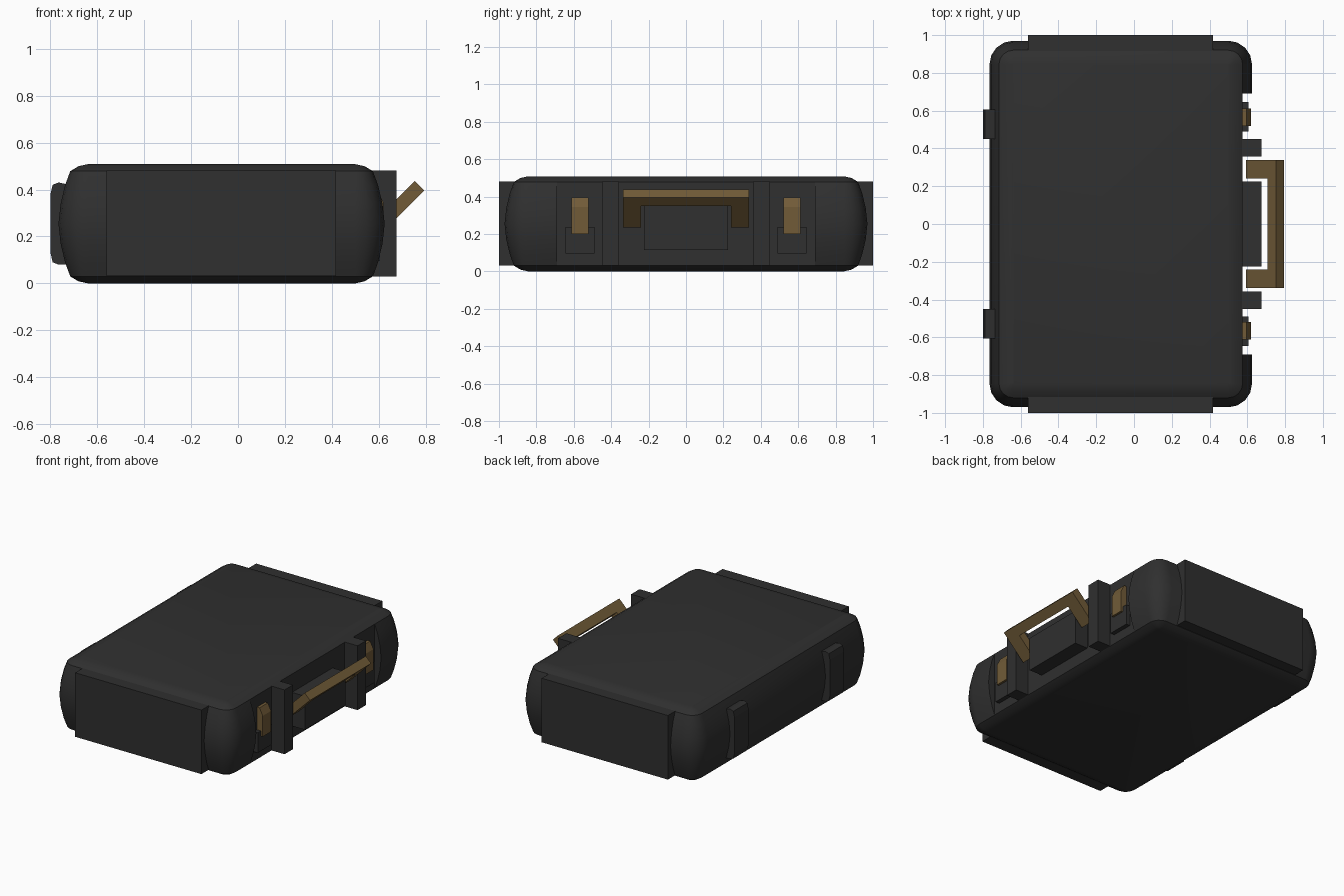
import bpy, bmesh, math

if "Cube" in bpy.data.objects:
    bpy.data.objects.remove(bpy.data.objects["Cube"])


def material(name, rgb):
    m = bpy.data.materials.new(name)
    m.diffuse_color = (*rgb, 1)
    m.use_nodes = True
    m.node_tree.nodes["Principled BSDF"].inputs["Base Color"].default_value = m.diffuse_color
    return m


BLACK = material("charcoal shell", (0.029, 0.029, 0.029))
BROWN = material("tan leather", (0.165, 0.105, 0.039))


def finish(name, bm, mat):
    bmesh.ops.recalc_face_normals(bm, faces=bm.faces[:])
    me = bpy.data.meshes.new(name)
    bm.to_mesh(me)
    bm.free()
    me.materials.append(mat)
    ob = bpy.data.objects.new(name, me)
    bpy.context.collection.objects.link(ob)
    return ob


def prism(name, pts, y0, y1, mat):
    """Extrude an xz profile from y0 to y1."""
    bm = bmesh.new()
    a = [bm.verts.new((x, y0, z)) for x, z in pts]
    b = [bm.verts.new((x, y1, z)) for x, z in pts]
    bm.faces.new(a)
    bm.faces.new(b)
    n = len(pts)
    for i in range(n):
        j = (i + 1) % n
        bm.faces.new((a[i], a[j], b[j], b[i]))
    return finish(name, bm, mat)


def box(name, x0, x1, y0, y1, z0, z1, mat=BLACK):
    return prism(name, [(x0, z0), (x1, z0), (x1, z1), (x0, z1)], y0, y1, mat)


# case body: stacked rounded rectangles with bulging sides
CX, HX, HY, R, H = -0.07, 0.695, 0.97, 0.125, 0.508
half = [(0.0, 0.125), (0.009, 0.085), (0.03, 0.05), (0.09, 0.028), (0.17, 0.009)]
levels = half + [(H / 2, 0.0)] + [(H - z, i) for z, i in reversed(half)]
bm = bmesh.new()
rings = []
for z, inset in levels:
    r = max(R - inset, 0.004)
    ring = []
    for q, (sx, sy) in enumerate([(1, 1), (-1, 1), (-1, -1), (1, -1)]):
        for k in range(5):
            t = math.radians(90 * q + 22.5 * k)
            ring.append(bm.verts.new((CX + sx * (HX - inset - r) + r * math.cos(t),
                                      sy * (HY - inset - r) + r * math.sin(t), z)))
    rings.append(ring)
for lo, hi in zip(rings, rings[1:]):
    for i in range(len(lo)):
        j = (i + 1) % len(lo)
        bm.faces.new((lo[i], lo[j], hi[j], hi[i]))
bm.faces.new(rings[0])
bm.faces.new(rings[-1])
body = finish("case_body", bm, BLACK)

# flat recess along the handle side
cutter = box("recess_cutter", 0.575, 0.9, -0.69, 0.69, -0.2, 0.8)
cutter.hide_render = True
mod = body.modifiers.new("recess", 'BOOLEAN')
mod.operation = 'DIFFERENCE'
mod.solver = 'EXACT'
mod.object = cutter
bpy.context.view_layer.objects.active = body
body.select_set(True)
bpy.ops.object.modifier_apply(modifier="recess")
bpy.data.objects.remove(cutter)
bpy.ops.object.shade_smooth_by_angle(angle=math.radians(35))

# block behind the handle
box("handle_block", 0.55, 0.675, -0.225, 0.225, 0.115, 0.35)

foot = [(-0.72, 0.08), (-0.765, 0.08), (-0.79, 0.09), (-0.799, 0.13),
        (-0.799, 0.38), (-0.79, 0.42), (-0.765, 0.43), (-0.72, 0.42)]
latch = [(0.56, 0.2), (0.62, 0.2), (0.62, 0.345), (0.595, 0.395), (0.56, 0.395)]


def tilted(length0, length1):
    """Part of the 45 degree handle slab, measured down from its tip."""
    top, low = (0.753, 0.437), (0.794, 0.396)
    s = math.sqrt(0.5)
    a, b = length0 * s, length1 * s
    return [(top[0] - a, top[1] - a), (low[0] - a, low[1] - a),
            (low[0] - b, low[1] - b), (top[0] - b, top[1] - b)]


# mirrored parts
for side, s in (("left", -1), ("right", 1)):
    box("end_plate_" + side, -0.56, 0.417, s * 0.915, s * 1.0, 0.032, 0.48)
    box("post_" + side, 0.55, 0.675, s * 0.358, s * 0.45, 0.03, 0.48)
    box("latch_base_" + side, 0.55, 0.605, s * 0.49, s * 0.645, 0.095, 0.237)
    prism("latch_" + side, latch, s * 0.52, s * 0.612, BROWN)
    prism("foot_" + side, foot, s * 0.45, s * 0.605, BLACK)

# tilted U-shaped handle: grip and two arms as one mesh
bm = bmesh.new()
outline = [(-0.338, 0), (0.338, 0), (0.338, 0.227), (0.24, 0.227),
           (0.24, 0.067), (-0.24, 0.067), (-0.24, 0.227), (-0.338, 0.227)]
upper = [bm.verts.new((tilted(d, d)[0][0], y, tilted(d, d)[0][1])) for y, d in outline]
lower = [bm.verts.new((tilted(d, d)[1][0], y, tilted(d, d)[1][1])) for y, d in outline]
bm.faces.new(upper)
bm.faces.new(lower)
for i in range(8):
    j = (i + 1) % 8
    bm.faces.new((upper[i], upper[j], lower[j], lower[i]))
finish("handle", bm, BROWN)
